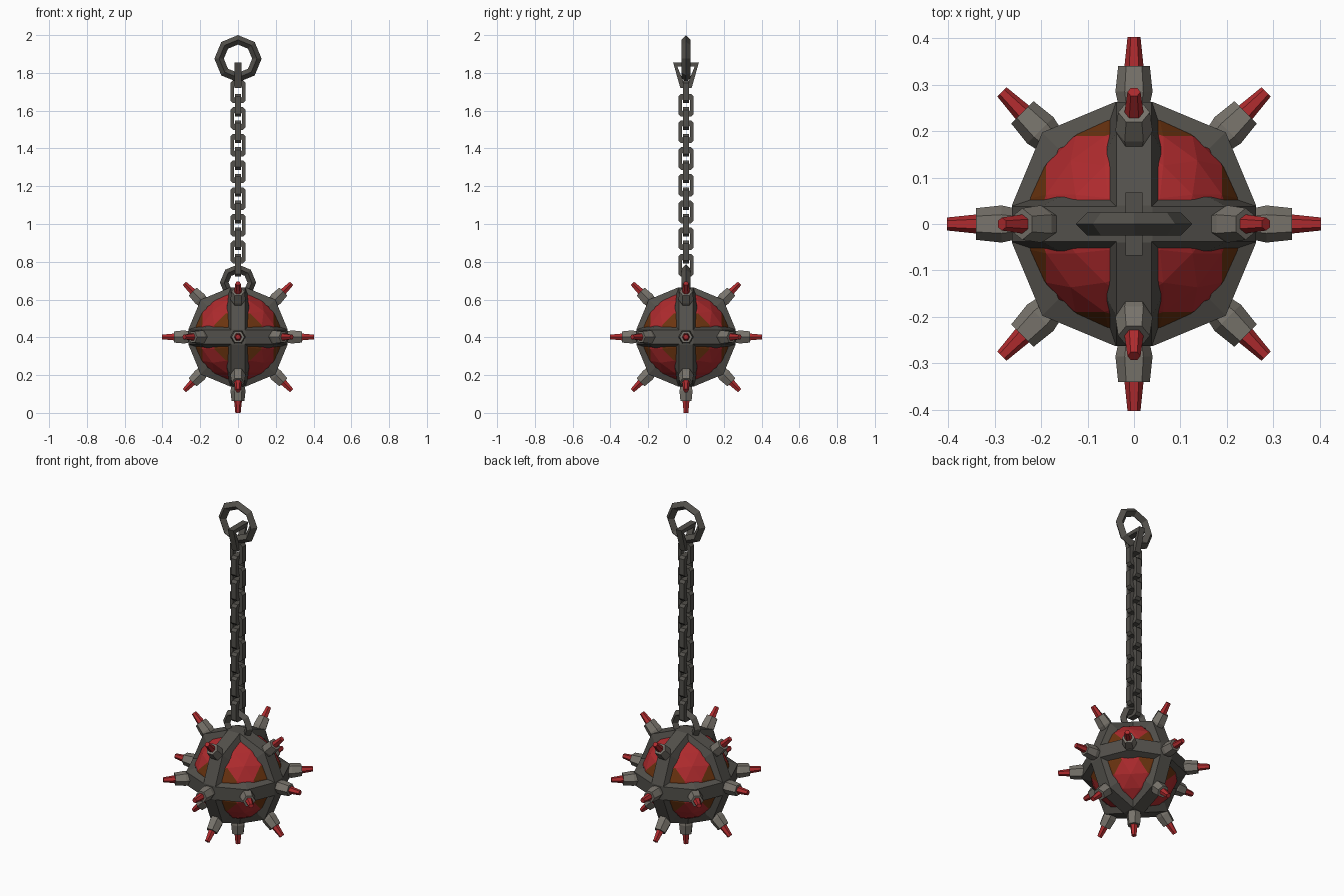
import bpy, bmesh, math
from mathutils import Vector

cube = bpy.data.objects.get("Cube")
if cube:
    bpy.data.objects.remove(cube)


def material(name, color):
    m = bpy.data.materials.new(name)
    m.use_nodes = True
    m.diffuse_color = (*color, 1)
    bsdf = next(n for n in m.node_tree.nodes if n.type == 'BSDF_PRINCIPLED')
    bsdf.inputs["Base Color"].default_value = (*color, 1)
    return m


iron = material("dark iron", (0.085, 0.08, 0.07))
steel = material("pale steel", (0.19, 0.175, 0.15))
red = material("red", (0.43, 0.024, 0.027))
rust = material("rust brown", (0.15, 0.035, 0.005))

CENTRE = Vector((0, 0, 0.402))


def finish(name, bm, *mats):
    bmesh.ops.recalc_face_normals(bm, faces=bm.faces)
    mesh = bpy.data.meshes.new(name)
    bm.to_mesh(mesh)
    bm.free()
    for m in mats:
        mesh.materials.append(m)
    obj = bpy.data.objects.new(name, mesh)
    bpy.context.collection.objects.link(obj)
    return obj


def loft(bm, rings, cyclic):
    """Skin a list of equal-sized rings; cap the ends when not cyclic."""
    rows = [[bm.verts.new(p) for p in ring] for ring in rings]
    n = len(rows[0])
    pairs = list(zip(rows, rows[1:] + rows[:1])) if cyclic else list(zip(rows, rows[1:]))
    for a, b in pairs:
        for i in range(n):
            j = (i + 1) % n
            bm.faces.new((a[i], a[j], b[j], b[i]))
    if not cyclic:
        bm.faces.new(rows[0])
        bm.faces.new(rows[-1])


def frame(path, bar, depth, origin, turned):
    """Closed bar of rectangular section following a 2D outline."""
    rings = []
    for u, v in path:
        iu = u - math.copysign(min(abs(u), bar), u)
        iv = v - math.copysign(min(abs(v), bar), v)
        ring = [(u, -depth, v), (u, depth, v), (iu, depth, iv), (iu, -depth, iv)]
        if turned:
            ring = [(-y, x, z) for x, y, z in ring]
        rings.append([Vector(p) + origin for p in ring])
    bm = bmesh.new()
    loft(bm, rings, True)
    return bm


# Red core with rusty corners
bm = bmesh.new()
bmesh.ops.create_uvsphere(bm, u_segments=4, v_segments=2, radius=1)
bmesh.ops.subdivide_edges(bm, edges=bm.edges[:], cuts=5, use_grid_fill=True)
for v in bm.verts:
    v.co = v.co.normalized() * 0.236
for f in bm.faces:
    c = f.calc_center_median()
    f.material_index = int(max(abs(c.x), abs(c.y)) > 0.19)
core = finish("red_core", bm, red, rust)
core.location = CENTRE

# Three crossing bands with bevelled sides
pad = math.radians(8.5)
band_points = []
for q in range(4):
    a = q * math.pi / 2
    band_points += [(a - pad, 0.266), (a + pad, 0.266), (a + math.pi / 4, 0.279)]
for axis, name in enumerate(("side_band", "front_band", "level_band")):
    rings = []
    for a, r in band_points:
        ring = []
        for w, s in ((-0.058, 0.82), (-0.038, 1), (0.038, 1), (0.058, 0.82)):
            p = [0, 0, 0]
            p[axis] = w
            p[(axis + 1) % 3] = r * s * math.cos(a)
            p[(axis + 2) % 3] = r * s * math.sin(a)
            ring.append(CENTRE + Vector(p))
        rings.append(ring)
    bm = bmesh.new()
    loft(bm, rings, True)
    finish(name, bm, iron)


# Hexagonal spikes in every axis and diagonal direction but straight up
def hex_stack(name, direction, profile, mat):
    turn = direction.to_track_quat('Z', 'Y')
    rings = []
    for dist, r in profile:
        corners = [Vector((r * math.cos(k * math.pi / 3), r * math.sin(k * math.pi / 3), dist))
                   for k in range(6)]
        rings.append([CENTRE + turn @ c for c in corners])
    bm = bmesh.new()
    loft(bm, rings, False)
    finish(name, bm, mat)


for x in (-1, 0, 1):
    for y in (-1, 0, 1):
        for z in (-1, 0, 1):
            d = Vector((x, y, z))
            if abs(x) + abs(y) + abs(z) not in (1, 2) or d == Vector((0, 0, 1)):
                continue
            d.normalize()
            hex_stack("spike_socket", d, [(0.24, 0.03), (0.285, 0.04), (0.34, 0.034)], steel)
            hex_stack("spike_tip", d, [(0.335, 0.021), (0.402, 0.014)], red)


# Octagonal rings on the ball and at the top of the chain
def octagon_ring(name, z, major, minor):
    rings = []
    for k in range(8):
        a = k * math.pi / 4
        rings.append([((major + dr) * math.cos(a), y, z + (major + dr) * math.sin(a))
                      for dr, y in ((minor, 0), (0, minor), (-minor, 0), (0, -minor))])
    bm = bmesh.new()
    loft(bm, rings, True)
    finish(name, bm, iron)


octagon_ring("ball_ring", 0.69, 0.073, 0.023)
octagon_ring("top_ring", 1.875, 0.1, 0.025)

# Tapered shackle hanging from the top ring
shackle = [(-0.068, 0.06), (0.068, 0.06), (0.03, -0.075), (-0.03, -0.075)]
finish("shackle", frame(shackle, 0.022, 0.018, Vector((0, 0, 1.795)), True), iron)

# Chain of alternating links
W, H, C = 0.041, 0.06, 0.014
link = [(W, H - C), (W - C, H), (C - W, H), (-W, H - C),
        (-W, C - H), (C - W, -H), (W - C, -H), (W, C - H)]
for i in range(14):
    place = Vector((0, 0, 1.70 - 0.0707 * i))
    finish("chain_link", frame(link, 0.02, 0.017, place, i % 2 == 1), iron)
